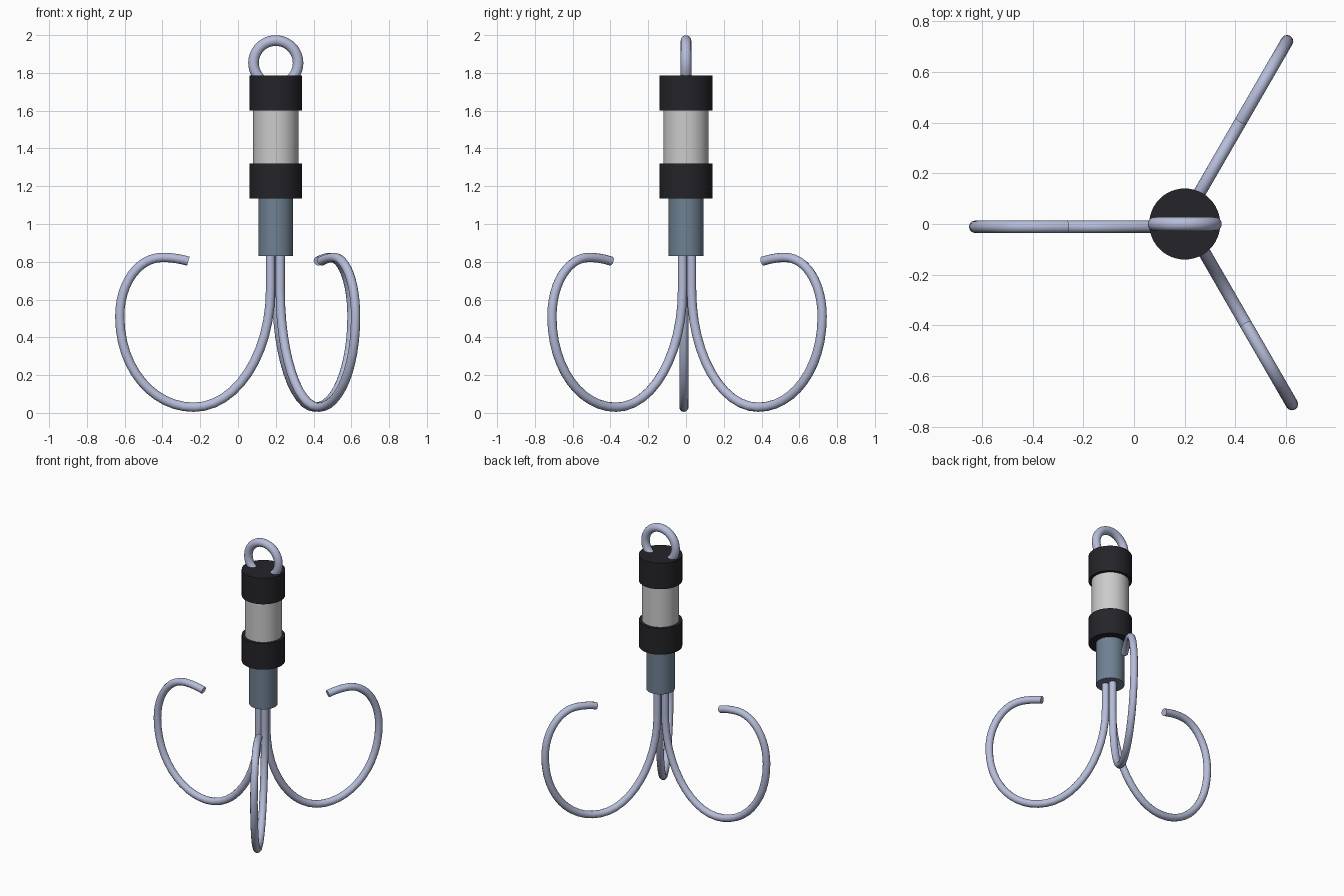
import bpy, math
from mathutils import Vector

if "Cube" in bpy.data.objects:
    bpy.data.objects.remove(bpy.data.objects["Cube"])

AX = 0.2  # x of the shank axis


def material(name, rgb):
    m = bpy.data.materials.new(name)
    m.diffuse_color = (*rgb, 1)
    m.use_nodes = True
    m.node_tree.nodes["Principled BSDF"].inputs["Base Color"].default_value = m.diffuse_color
    return m


black = material("black_rubber", (0.018, 0.017, 0.022))
steel = material("blue_steel", (0.16, 0.22, 0.29))
wire = material("pale_wire", (0.47, 0.51, 0.70))


def finish(name, mat):
    o = bpy.context.object
    o.name = name
    if mat:
        o.data.materials.append(mat)
    bpy.ops.object.shade_smooth_by_angle(angle=math.radians(35))
    return o


def cylinder(name, r, z0, z1, mat=None):
    bpy.ops.mesh.primitive_cylinder_add(vertices=48, radius=r, depth=z1 - z0,
                                        location=(AX, 0, (z0 + z1) / 2))
    return finish(name, mat)


# Handle stack
cylinder("upper_collar", 0.14, 1.60, 1.785, black)
cylinder("grip", 0.12, 1.32, 1.60)
cylinder("lower_collar", 0.14, 1.135, 1.32, black)
cylinder("socket", 0.092, 0.83, 1.135, steel)

# Rope ring
bpy.ops.mesh.primitive_torus_add(major_radius=0.118, minor_radius=0.028,
                                 major_segments=48, minor_segments=16,
                                 location=(AX, 0, 1.853),
                                 rotation=(math.pi / 2, 0, 0))
finish("rope_ring", wire)

# Hook path: (radius, z), incoming handle, outgoing handle
PATH = [
    ((0.028, 0.88), (0.028, 0.92), (0.028, 0.80)),
    ((0.028, 0.65), (0.028, 0.72), (0.028, 0.31)),
    ((0.435, 0.03), (0.21, 0.03), (0.65, 0.03)),
    ((0.826, 0.51), (0.826, 0.235), (0.826, 0.69)),
    ((0.60, 0.823), (0.725, 0.823), (0.55, 0.823)),
    ((0.463, 0.803), (0.505, 0.815), (0.42, 0.79)),
]


def hook(name, angle):
    out = Vector((math.cos(angle), math.sin(angle), 0))
    side = Vector((-out.y, out.x, 0)) * 0.011  # slight sideways offset of each prong

    def place(p):
        return Vector((AX, 0, p[1])) + out * p[0] + side

    cu = bpy.data.curves.new(name, 'CURVE')
    cu.dimensions = '3D'
    cu.resolution_u = 12
    cu.bevel_depth = 0.0245
    cu.bevel_resolution = 4
    cu.use_fill_caps = True
    sp = cu.splines.new('BEZIER')
    sp.bezier_points.add(len(PATH) - 1)
    for bp, (co, left, right) in zip(sp.bezier_points, PATH):
        bp.handle_left_type = bp.handle_right_type = 'FREE'
        bp.co, bp.handle_left, bp.handle_right = place(co), place(left), place(right)
    o = bpy.data.objects.new(name, cu)
    bpy.context.collection.objects.link(o)
    bpy.ops.object.select_all(action='DESELECT')
    o.select_set(True)
    bpy.context.view_layer.objects.active = o
    bpy.ops.object.convert(target='MESH')
    finish(name, wire)


# Three prongs around the axis
for i, a in enumerate((60, 180, 300)):
    hook(f"hook_{i + 1}", math.radians(a))
